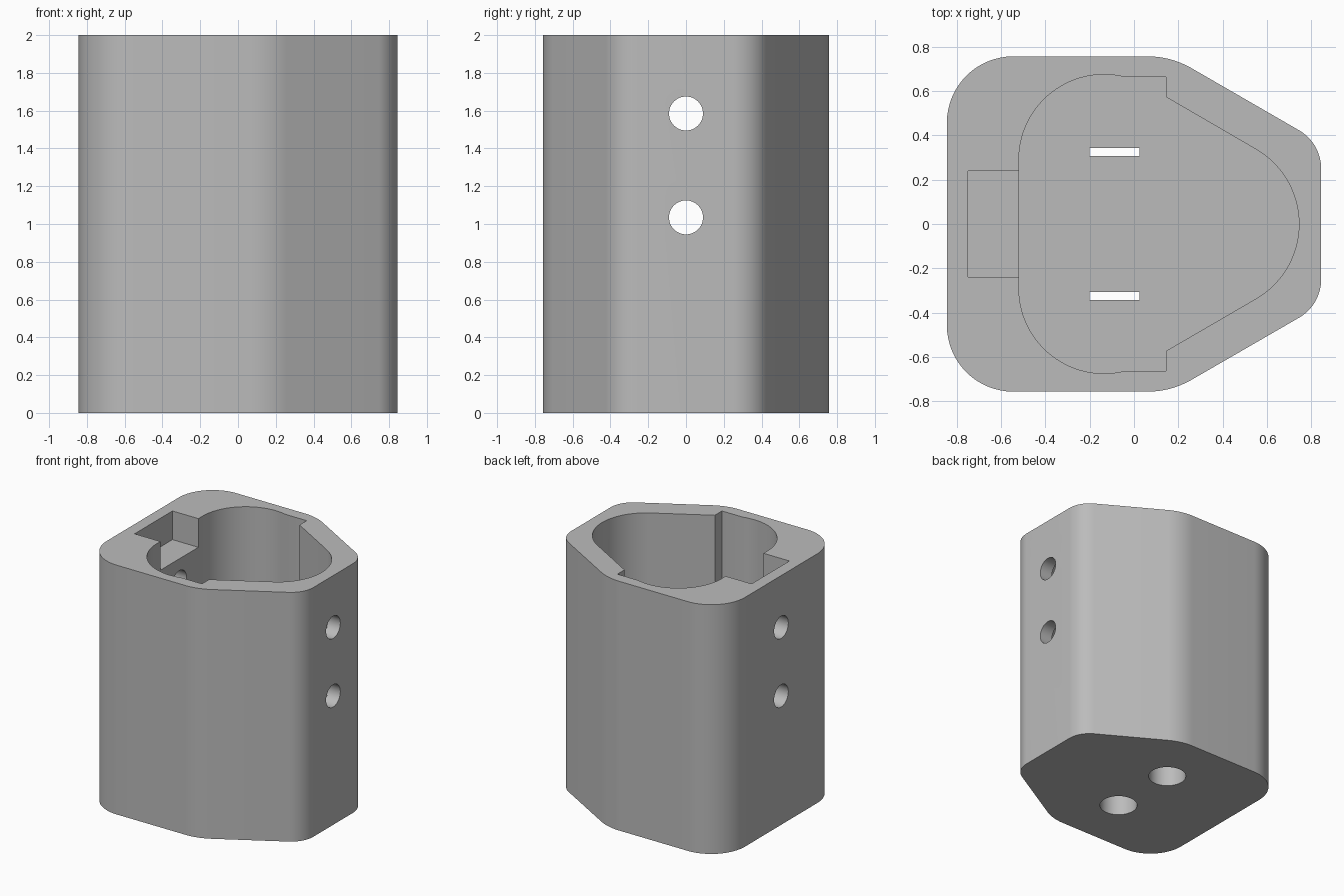
import bpy
import bmesh
from math import radians, sin, cos
from mathutils import Matrix

cube = bpy.data.objects.get("Cube")
if cube:
    bpy.data.objects.remove(cube, do_unlink=True)

grey = bpy.data.materials.new("plain grey")
grey.use_nodes = True
grey_value = (0.5, 0.5, 0.5, 1)
grey.diffuse_color = grey_value
grey.node_tree.nodes["Principled BSDF"].inputs["Base Color"].default_value = grey_value


def arc(cx, cy, r, start, end, steps=16):
    """Points along a circular arc, angles in degrees."""
    angles = [radians(start + (end - start) * i / steps) for i in range(steps + 1)]
    return [(cx + r * cos(a), cy + r * sin(a)) for a in angles]


def mirrored(half):
    """Close a half outline (y >= 0) by mirroring it across the x axis."""
    return half + [(x, -y) for x, y in reversed(half) if y > 1e-4]


def make_object(name, bm):
    bmesh.ops.recalc_face_normals(bm, faces=bm.faces)
    mesh = bpy.data.meshes.new(name)
    bm.to_mesh(mesh)
    bm.free()
    mesh.materials.append(grey)
    obj = bpy.data.objects.new(name, mesh)
    bpy.context.collection.objects.link(obj)
    return obj


def prism(name, outline, z0, z1):
    bm = bmesh.new()
    base = bm.faces.new([bm.verts.new((x, y, z0)) for x, y in outline])
    grown = bmesh.ops.extrude_face_region(bm, geom=[base])
    top = [v for v in grown["geom"] if isinstance(v, bmesh.types.BMVert)]
    bmesh.ops.translate(bm, verts=top, vec=(0, 0, z1 - z0))
    return make_object(name, bm)


def box(name, x0, x1, y0, y1, z0, z1):
    return prism(name, [(x0, y0), (x1, y0), (x1, y1), (x0, y1)], z0, z1)


def rod(name, radius, length, matrix):
    bm = bmesh.new()
    bmesh.ops.create_cone(bm, cap_ends=True, segments=48, radius1=radius,
                          radius2=radius, depth=length, matrix=matrix)
    return make_object(name, bm)


# Outer body: rounded block tapering towards +x
body = prism("holder_body", mirrored(
    arc(0.645, 0.25, 0.2, 0, 60)
    + arc(0.06, 0.357, 0.4, 60, 90)
    + arc(-0.545, 0.457, 0.3, 90, 180)), 0, 2)

# Main cavity with a small step on each side
floor = 0.4
cutters = [prism("cavity_cutter", mirrored(
    arc(0.355, 0, 0.39, 0, 60, 24)
    + [(0.145, 0.573), (0.145, 0.663)]
    + arc(-0.135, 0.29, 0.385, 76, 180, 28)), floor, 2.1)]

# Shallow pocket in the rim
cutters.append(box("pocket_cutter", -0.75, -0.45, -0.24, 0.24, 1.77, 2.1))

# Cross holes through both end walls
for z in (1.035, 1.585):
    cutters.append(rod("cross_hole_cutter", 0.09, 2,
                       Matrix.Translation((0, 0, z)) @ Matrix.Rotation(radians(90), 4, "Y")))

# Round bores underneath, each opening into a thin slot in the cavity floor
for side in (-1, 1):
    cutters.append(rod("bore_cutter", 0.14, 0.6,
                       Matrix.Translation((-0.087, side * 0.285, 0))))
    y0, y1 = sorted((side * 0.307, side * 0.343))
    cutters.append(box("slot_cutter", -0.2, 0.025, y0, y1, 0.2, floor + 0.1))

# Cut everything, bake the result and drop the cutters
for cutter in cutters:
    cutter.hide_render = True
    mod = body.modifiers.new(cutter.name, "BOOLEAN")
    mod.operation = "DIFFERENCE"
    mod.solver = "EXACT"
    mod.object = cutter
graph = bpy.context.evaluated_depsgraph_get()
baked = bpy.data.meshes.new_from_object(body.evaluated_get(graph))
body.modifiers.clear()
body.data = baked
for cutter in cutters:
    bpy.data.objects.remove(cutter, do_unlink=True)

# Smooth the curved walls, keep the edges crisp
bpy.ops.object.select_all(action="DESELECT")
body.select_set(True)
bpy.context.view_layer.objects.active = body
bpy.ops.object.shade_smooth_by_angle(angle=radians(25))
